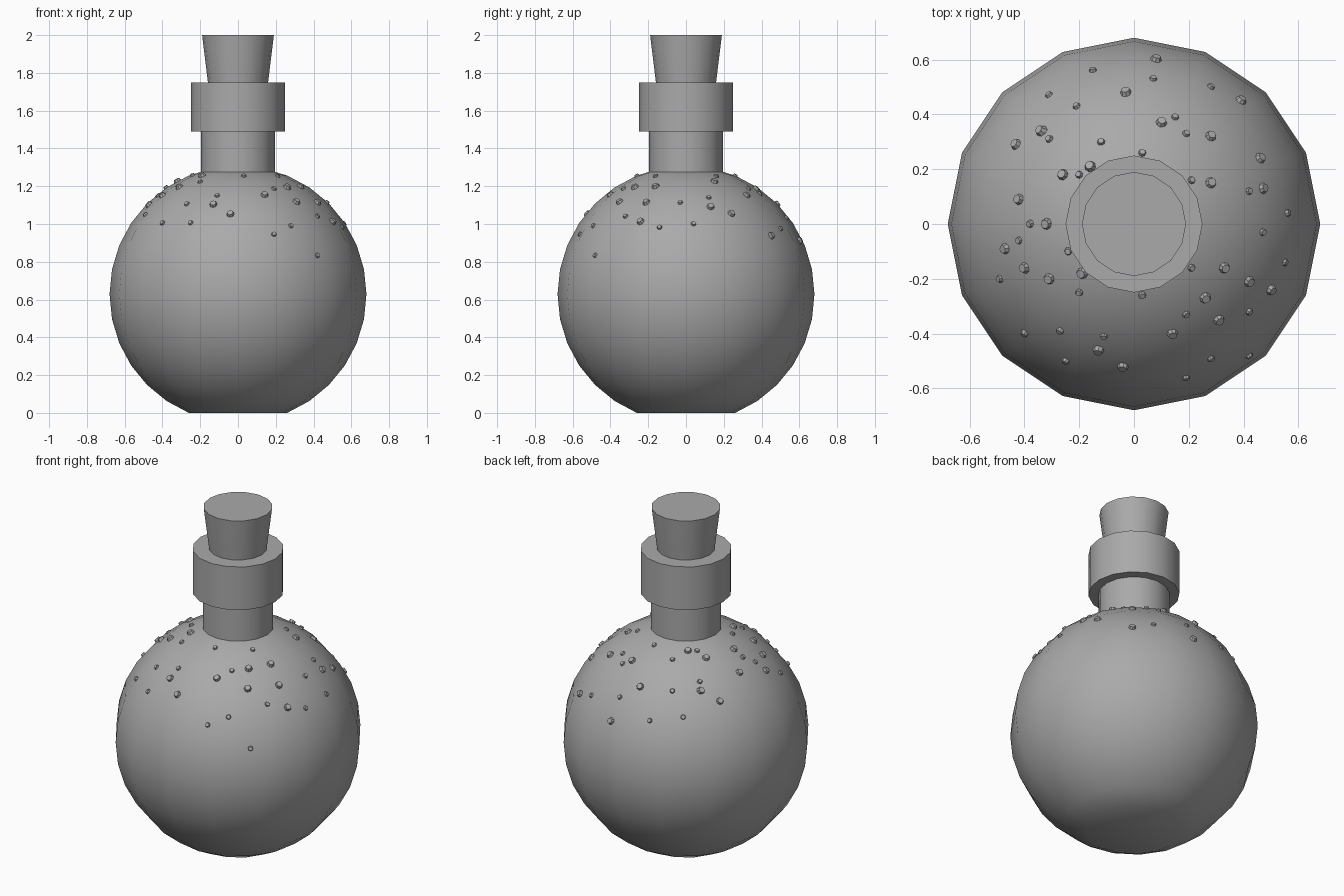
import bpy, bmesh, math
from mathutils import Vector, Matrix
from mathutils.bvhtree import BVHTree

cube = bpy.data.objects.get("Cube")
if cube:
    bpy.data.objects.remove(cube, do_unlink=True)

SIDES = 16
RADIUS = 0.68
CENTRE = RADIUS * math.cos(math.pi / 8)   # flat base sits on the ground

grey = bpy.data.materials.new("plain grey")
grey.use_nodes = True
grey.diffuse_color = (0.4, 0.4, 0.4, 1)
shader = next(n for n in grey.node_tree.nodes if n.type == 'BSDF_PRINCIPLED')
shader.inputs["Base Color"].default_value = grey.diffuse_color


def add_object(name, bm, smooth_angle=None):
    """Turn a bmesh into a named object in the scene."""
    bmesh.ops.recalc_face_normals(bm, faces=bm.faces)
    mesh = bpy.data.meshes.new(name)
    bm.to_mesh(mesh)
    bm.free()
    mesh.materials.append(grey)
    obj = bpy.data.objects.new(name, mesh)
    bpy.context.collection.objects.link(obj)
    if smooth_angle:
        bpy.ops.object.select_all(action='DESELECT')
        obj.select_set(True)
        bpy.context.view_layer.objects.active = obj
        bpy.ops.object.shade_smooth_by_angle(angle=math.radians(smooth_angle))
    return obj


def add_drum(name, bottom, top, r_bottom, r_top):
    """Closed round part between two heights."""
    bm = bmesh.new()
    place = Matrix.Translation((0, 0, (bottom + top) / 2)) @ Matrix.Rotation(math.pi / 2, 4, 'Z')
    bmesh.ops.create_cone(bm, cap_ends=True, segments=SIDES, radius1=r_bottom,
                          radius2=r_top, depth=top - bottom, matrix=place)
    return add_object(name, bm, 30)


# Round flask body with its underside cut flat
bm = bmesh.new()
bmesh.ops.create_uvsphere(bm, u_segments=SIDES, v_segments=SIDES, radius=RADIUS,
                          matrix=Matrix.Translation((0, 0, CENTRE)))
low = [v for v in bm.verts if v.co.z < -0.001]
bmesh.ops.delete(bm, geom=low, context='VERTS')
bmesh.ops.holes_fill(bm, edges=[e for e in bm.edges if e.is_boundary], sides=0)
bmesh.ops.recalc_face_normals(bm, faces=bm.faces)
surface = BVHTree.FromBMesh(bm)
add_object("flask_body", bm, 60)

# Neck, collar and tapered stopper
add_drum("neck", 1.24, 1.50, 0.195, 0.195)
add_drum("collar", 1.49, 1.75, 0.25, 0.25)
add_drum("cork", 1.74, 2.0, 0.158, 0.19)

# Droplets scattered over the shoulder: plan positions in hundredths
LARGE = [(8, 60), (-3, 48), (10, 37), (28, 32), (28, 15), (-34, 34), (-43, 29),
         (-26, 18), (-16, 21), (-32, 0), (-42, 9), (-47, -9), (-40, -16),
         (-31, -20), (-19, -18), (-13, -46), (-4, -52), (14, -40), (31, -35),
         (26, -27), (33, -16), (42, -21), (50, -24), (47, 13), (46, 24), (39, 45)]
SMALL = [(-15, 56), (7, 53), (28, 50), (-31, 47), (-21, 43), (15, 39), (19, 33),
         (-31, 31), (-12, 30), (3, 26), (-20, 18), (21, 16), (42, 12), (56, 4),
         (47, -3), (55, -14), (-38, 0), (-42, -6), (-49, -20), (-24, -10),
         (-20, -25), (3, -26), (21, -16), (19, -33), (42, -32), (28, -49),
         (42, -48), (19, -56), (-11, -41), (-27, -39), (-40, -40), (-25, -50)]


def add_droplets(name, spots, radius):
    """Small bevelled studs standing square to the body surface."""
    bm = bmesh.new()
    for x, y in spots:
        start = Vector((x / 100, y / 100, 2))
        point, normal, _, _ = surface.ray_cast(start, Vector((0, 0, -1)))
        turn = normal.to_track_quat('Z', 'Y').to_matrix().to_4x4()
        bmesh.ops.create_cone(bm, cap_ends=True, segments=8, radius1=radius,
                              radius2=radius * 0.6, depth=radius * 1.1,
                              matrix=Matrix.Translation(point) @ turn)
    return add_object(name, bm)


add_droplets("large_droplets", LARGE, 0.026)
add_droplets("small_droplets", SMALL, 0.018)
